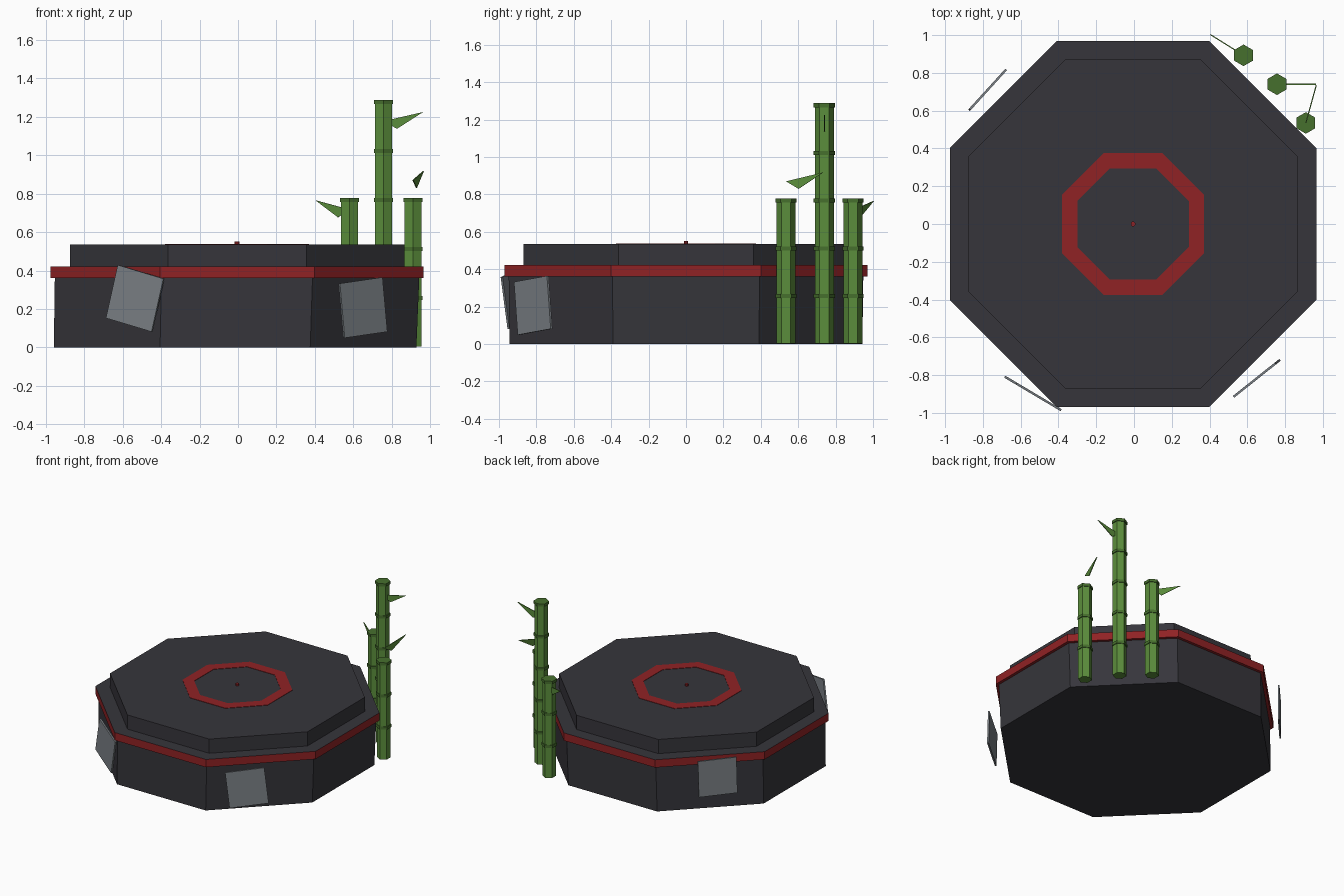
import bpy, bmesh
from math import cos, sin, pi, radians, atan2
from mathutils import Matrix, Vector

cube = bpy.data.objects.get("Cube")
if cube:
    bpy.data.objects.remove(cube, do_unlink=True)


def material(name, r, g, b):
    m = bpy.data.materials.new(name)
    m.use_nodes = True
    m.diffuse_color = (r, g, b, 1)
    bsdf = next(n for n in m.node_tree.nodes if n.type == 'BSDF_PRINCIPLED')
    bsdf.inputs["Base Color"].default_value = (r, g, b, 1)
    return m


CHARCOAL = material("charcoal", 0.037, 0.036, 0.044)
RED = material("red", 0.28, 0.016, 0.018)
GREY = material("slate grey", 0.2, 0.22, 0.24)
GREEN = material("bamboo green", 0.105, 0.27, 0.045)
DARK_GREEN = material("dark bamboo green", 0.062, 0.16, 0.027)


def add_object(name, bm, *mats):
    bmesh.ops.recalc_face_normals(bm, faces=bm.faces)
    mesh = bpy.data.meshes.new(name)
    bm.to_mesh(mesh)
    bm.free()
    for m in mats:
        mesh.materials.append(m)
    obj = bpy.data.objects.new(name, mesh)
    bpy.context.collection.objects.link(obj)
    return obj


def ring(bm, sides, radius, x, y, z, turn):
    return [bm.verts.new((x + radius * cos(turn + 2 * pi * i / sides),
                          y + radius * sin(turn + 2 * pi * i / sides), z))
            for i in range(sides)]


def bridge(bm, a, b):
    n = len(a)
    return [bm.faces.new((a[i], a[(i + 1) % n], b[(i + 1) % n], b[i])) for i in range(n)]


def loft(bm, sides, levels, turn):
    """Closed prism through levels of (radius, x, y, z)."""
    rings = [ring(bm, sides, *lv, turn) for lv in levels]
    for a, b in zip(rings, rings[1:]):
        bridge(bm, a, b)
    bm.faces.new(rings[0])
    return bm.faces.new(rings[-1])


# Octagonal platform: half widths across flats become corner radii
CORNER = cos(pi / 8)
CX = -0.005


def octagon(name, half_low, half_high, x_low, z_low, z_high, *mats):
    bm = bmesh.new()
    top = loft(bm, 8, [(half_low / CORNER, x_low, 0, z_low),
                       (half_high / CORNER, CX, 0, z_high)], pi / 8)
    top.material_index = len(mats) - 1
    return add_object(name, bm, *mats)


octagon("platform_body", 0.943, 0.948, -0.015, 0, 0.365, CHARCOAL)
octagon("platform_band", 0.97, 0.97, CX, 0.36, 0.422, RED, CHARCOAL)
octagon("platform_top", 0.87, 0.87, CX, 0.42, 0.535, CHARCOAL)

# Painted octagonal ring on the top
bm = bmesh.new()
loops = [ring(bm, 8, half / CORNER, CX, 0, z, pi / 8)
         for half, z in ((0.375, 0.534), (0.375, 0.538), (0.295, 0.538), (0.295, 0.534))]
for i in range(4):
    bridge(bm, loops[i], loops[(i + 1) % 4])
add_object("top_ring", bm, RED)

# Small centre stud
bm = bmesh.new()
loft(bm, 8, [(0.013, CX, 0, 0.53), (0.013, CX, 0, 0.55)], pi / 8)
add_object("centre_stud", bm, RED)


# Tilted square plates around the sides
def plate(name, centre, heading, roll):
    bm = bmesh.new()
    bmesh.ops.create_cube(bm, size=1)
    m = (Matrix.Translation(centre) @ Matrix.Rotation(radians(heading), 4, 'Z')
         @ Matrix.Rotation(radians(roll), 4, 'Y') @ Matrix.Diagonal((0.285, 0.012, 0.285, 1)))
    bmesh.ops.transform(bm, matrix=m, verts=bm.verts)
    add_object(name, bm, GREY)


plate("front_right_plate", (-0.535, -0.897, 0.255), -30.7, 14.5)
plate("front_left_plate", (0.65, -0.817, 0.207), 38.5, -6.5)
plate("back_right_plate", (-0.775, 0.71, 0.285), 227.7, -1.5)


# Bamboo stalks with joint collars and one leaf each
def bamboo(name, x, y, joints, leaf_angle, leaf_z):
    step, half = 0.255, 0.011
    bm = bmesh.new()
    loft(bm, 6, [(0.05, x, y, 0.004), (0.05, x, y, joints * step)], pi / 6)
    add_object(name + "_stalk", bm, GREEN)
    bm = bmesh.new()
    for j in range(1, joints + 1):
        z = j * step + 0.002
        loft(bm, 6, [(0.057, x, y, z - half), (0.057, x, y, z + half)], pi / 6)
    add_object(name + "_joints", bm, DARK_GREEN)
    bm = bmesh.new()
    outline = [(0, 0), (0.07, -0.04), (0.207, 0.048)]
    sides = [[bm.verts.new((u, t, w)) for u, w in outline] for t in (-0.003, 0.003)]
    bridge(bm, *sides)
    for s in sides:
        bm.faces.new(s)
    m = Matrix.Translation((x, y, leaf_z)) @ Matrix.Rotation(radians(leaf_angle), 4, 'Z')
    bmesh.ops.transform(bm, matrix=m, verts=bm.verts)
    add_object(name + "_leaf", bm, GREEN)


bamboo("rear_bamboo", 0.58, 0.893, 3, 148, 0.717)
bamboo("tall_bamboo", 0.757, 0.74, 5, 0, 1.177)
bamboo("side_bamboo", 0.91, 0.535, 3, 74.6, 0.87)
